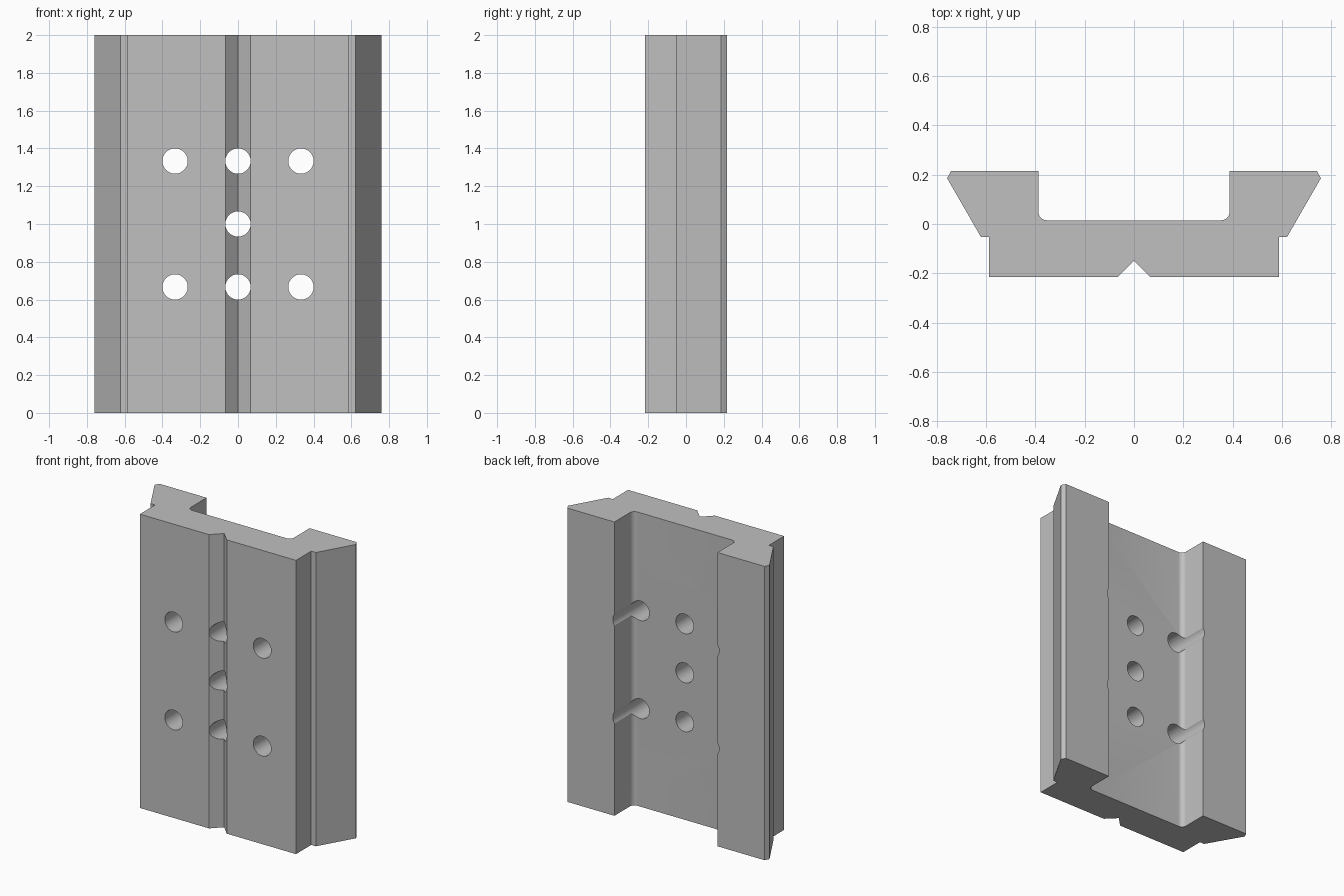
import bpy
import bmesh
import math
from mathutils import Matrix

HEIGHT = 2.0
HOLE_RADIUS = 0.067
FILLET = 0.034

cube = bpy.data.objects.get("Cube")
if cube:
    bpy.data.objects.remove(cube, do_unlink=True)

metal = bpy.data.materials.new("plain grey metal")
metal.use_nodes = True
grey = (0.53, 0.53, 0.53, 1.0)
metal.diffuse_color = grey
metal.node_tree.nodes["Principled BSDF"].inputs["Base Color"].default_value = grey


def make_object(name, bm):
    bmesh.ops.recalc_face_normals(bm, faces=bm.faces)
    mesh = bpy.data.meshes.new(name)
    bm.to_mesh(mesh)
    bm.free()
    mesh.materials.append(metal)
    obj = bpy.data.objects.new(name, mesh)
    bpy.context.collection.objects.link(obj)
    return obj


# Half profile: V groove, step, dovetail wing, back channel with rounded corner
wall, floor = 0.388, 0.015
half = [(0.067, -0.216), (0.588, -0.216), (0.588, -0.052), (0.622, -0.052),
        (0.759, 0.186), (0.742, 0.216), (wall, 0.216)]
for i in range(9):
    a = math.radians(90) * i / 8
    half.append((wall - FILLET + FILLET * math.cos(a),
                 floor + FILLET - FILLET * math.sin(a)))
profile = [(0, -0.149)] + half + [(-x, y) for x, y in reversed(half)]

# Extruded rail plate
bm = bmesh.new()
base = bm.faces.new([bm.verts.new((x, y, 0)) for x, y in profile])
grown = bmesh.ops.extrude_face_region(bm, geom=[base])["geom"]
bmesh.ops.translate(bm, vec=(0, 0, HEIGHT),
                    verts=[v for v in grown if isinstance(v, bmesh.types.BMVert)])
plate = make_object("dovetail_plate", bm)

# Drilled holes: a row of three in the middle, two on each side
centres = [(x, HEIGHT / 2 + s / 3) for x in (-1 / 3, 0, 1 / 3)
           for s in (-1, 0, 1) if x == 0 or s != 0]
bm = bmesh.new()
for x, z in centres:
    bmesh.ops.create_cone(
        bm, cap_ends=True, segments=48, radius1=HOLE_RADIUS, radius2=HOLE_RADIUS, depth=1,
        matrix=Matrix.Translation((x, 0, z)) @ Matrix.Rotation(math.radians(90), 4, "X"))
drills = make_object("hole_cutters", bm)
drills.hide_render = True

cut = plate.modifiers.new("holes", "BOOLEAN")
cut.operation = "DIFFERENCE"
cut.solver = "EXACT"
cut.object = drills

bpy.ops.object.select_all(action="DESELECT")
plate.select_set(True)
bpy.context.view_layer.objects.active = plate
bpy.ops.object.modifier_apply(modifier=cut.name)
bpy.data.objects.remove(drills, do_unlink=True)
bpy.ops.object.shade_smooth_by_angle(angle=math.radians(25))
